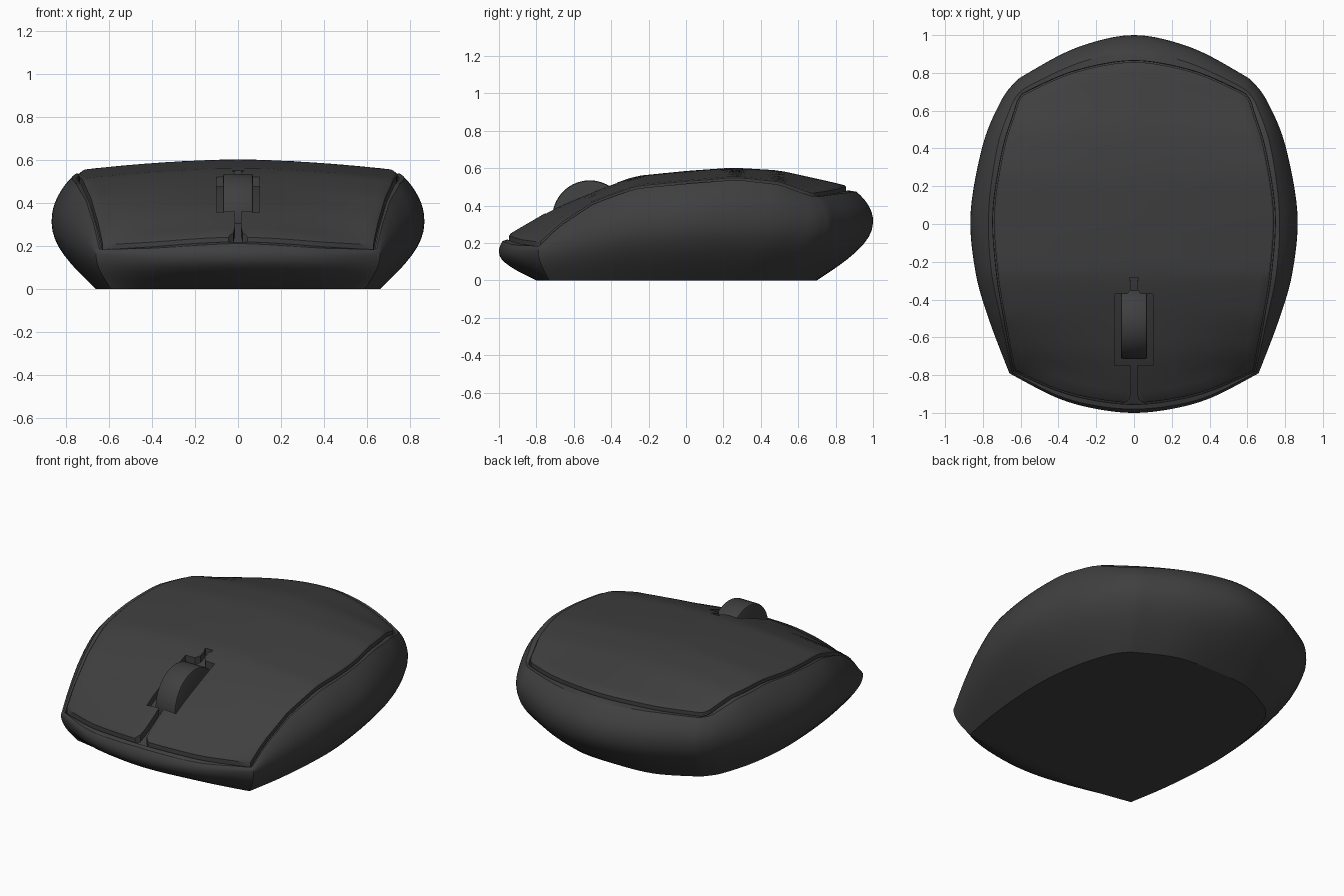
import bpy, bmesh, math
from mathutils import Vector, Matrix

if "Cube" in bpy.data.objects:
    bpy.data.objects.remove(bpy.data.objects["Cube"])

dark = bpy.data.materials.new("dark_plastic")
dark.diffuse_color = (0.05, 0.05, 0.05, 1)
dark.use_nodes = True
dark.node_tree.nodes["Principled BSDF"].inputs["Base Color"].default_value = dark.diffuse_color

# Half outline from back centre to front centre:
# base x,y | widest x,y,z | rim x,y | cover edge x,y
STATIONS = [
    (0, .70, 0, 1.0, .31, 0, .91, 0, .86),
    (.25, .68, .3, .935, .31, .27, .86, .3, .81),
    (.46, .58, .56, .80, .31, .53, .745, .54, .71),
    (.52, .53, .64, .74, .31, .615, .685, .603, .665),
    (.57, .45, .71, .64, .31, .66, .60, .635, .58),
    (.63, .25, .80, .42, .31, .725, .40, .695, .38),
    (.66, 0, .865, .06, .31, .77, .06, .743, .06),
    (.655, -.25, .84, -.25, .29, .755, -.25, .725, -.25),
    (.63, -.5, .77, -.5, .24, .705, -.5, .685, -.5),
    (.59, -.73, .66, -.79, .16, .645, -.785, .632, -.78),
    (.4, -.765, .42, -.915, .15, .41, -.905, .4, -.88),
    (.2, -.79, .22, -.975, .15, .21, -.96, .2, -.93),
    (0, -.80, 0, -1.0, .15, 0, -.98, 0, -.95),
]
CORNER = 9
CREST = [(-1.05, .18), (-.95, .245), (-.7, .39), (-.41, .508), (-.27, .558),
         (0, .585), (.25, .603), (.5, .588), (.84, .512), (1, .46)]
DROP = [(-1, .17), (-.79, .165), (-.67, .1), (-.5, .05), (-.2, .045),
        (.3, .045), (.5, .06), (.67, .1), (1, .12)]


def spline(p0, p1, p2, p3, t):
    return 0.5 * (2 * p1 + (p2 - p0) * t + (2 * p0 - 5 * p1 + 4 * p2 - p3) * t * t
                  + (3 * p1 - p0 - 3 * p2 + p3) * t ** 3)


def lookup(table, y):
    for (y0, a), (y1, b) in zip(table, table[1:]):
        if y <= y1:
            return a + (b - a) * (y - y0) / (y1 - y0)
    return table[-1][1]


def dome(x, y):
    """Height of the arched top surface."""
    crest = sum(lookup(CREST, y + d) for d in (-.03, 0, .03)) / 3
    return crest - lookup(DROP, y) * (abs(x) / .7) ** 1.7


def sample(steps=6):
    """Smooth the stations, keeping the front corner sharp."""
    def seg(pts, flip_start, flip_end):
        def mirrored(r):
            return tuple(-v if i in (0, 2, 5, 7) else v for i, v in enumerate(r))
        a = mirrored(pts[1]) if flip_start else pts[0]
        b = mirrored(pts[-2]) if flip_end else pts[-1]
        p = [a] + pts + [b]
        return [tuple(spline(*q, k / steps) for q in zip(*p[i:i + 4]))
                for i in range(len(pts) - 1) for k in range(steps)]
    return (seg(STATIONS[:CORNER + 1], True, False)
            + seg(STATIONS[CORNER:], False, True) + [STATIONS[-1]])


ROWS = sample()


def full(fn):
    half = [Vector(fn(r)) for r in ROWS]
    return half + [Vector((-p.x, p.y, p.z)) for p in half[-2:0:-1]]


def cover_ring(scale, offset):
    def fn(r):
        x, y = r[7] * scale, -.05 + (r[8] + .05) * scale
        return x, y, dome(x, y) + offset
    return full(fn)


def loft(name, rings):
    bm = bmesh.new()
    loops = [[bm.verts.new(p) for p in ring] for ring in rings]
    n = len(loops[0])
    for a, b in zip(loops, loops[1:]):
        for i in range(n):
            bm.faces.new((a[i], a[(i + 1) % n], b[(i + 1) % n], b[i]))
    bm.faces.new(loops[0])
    bm.faces.new(loops[-1])
    return finish(name, bm)


def finish(name, bm):
    bmesh.ops.recalc_face_normals(bm, faces=bm.faces)
    mesh = bpy.data.meshes.new(name)
    bm.to_mesh(mesh)
    bm.free()
    ob = bpy.data.objects.new(name, mesh)
    bpy.context.collection.objects.link(ob)
    mesh.materials.append(dark)
    return ob


def smooth(ob, angle=32):
    bpy.ops.object.select_all(action='DESELECT')
    ob.select_set(True)
    bpy.context.view_layer.objects.active = ob
    bpy.ops.object.shade_smooth_by_angle(angle=math.radians(angle))


# Shell: bulging sides, rounded rim, recessed floor under the cover
def lower(t):
    f = math.sin(t * math.pi / 2)
    return full(lambda r: (r[0] + (r[2] - r[0]) * f, r[1] + (r[3] - r[1]) * f, r[4] * t))


def upper(t):
    f = math.cos(t * math.pi / 2) ** .9
    g = math.sin(t * math.pi / 2) ** .5 * .15 + t * .85
    return full(lambda r: (r[5] + (r[2] - r[5]) * f, r[6] + (r[3] - r[6]) * f,
                           r[4] + (dome(r[5], r[6]) - .015 - r[4]) * g))


rings = [lower(i / 8) for i in range(9)] + [upper(i / 8) for i in range(1, 9)]
rings += [cover_ring(1.006, -.022)]
rings += [cover_ring(s, -.075) for s in (1.004, .85, .7, .55, .4, .25, .1)]
smooth(loft("shell", rings))

# Cover: thin arched plate with the button slot cut out
scales = [.04] + [i / 14 for i in range(1, 14)] + [.985]
cover = loft("top_cover", [cover_ring(s, -.045) for s in scales]
             + [cover_ring(.996, -.045), cover_ring(.996, -.006)]
             + [cover_ring(s, 0) for s in reversed(scales)])

# Slot outline: button split, wheel opening and rear notch
SLOT = [(.07, -1), (.045, -.945), (.022, -.925), (.015, -.88), (.015, -.75), (.1, -.75),
        (.1, -.37), (.035, -.37), (.015, -.345), (.015, -.3), (.025, -.3), (.025, -.282)]
bm = bmesh.new()
outline = SLOT + [(-x, y) for x, y in reversed(SLOT)]
face = bm.faces.new([bm.verts.new((x, y, 0)) for x, y in outline])
top = bmesh.ops.extrude_face_region(bm, geom=[face])["geom"]
bmesh.ops.translate(bm, vec=(0, 0, 1), verts=[v for v in top if isinstance(v, bmesh.types.BMVert)])
cutter = finish("slot_cutter", bm)
cutter.hide_render = True
mod = cover.modifiers.new("slot", 'BOOLEAN')
mod.operation, mod.object, mod.solver = 'DIFFERENCE', cutter, 'EXACT'
bpy.context.view_layer.objects.active = cover
bpy.ops.object.modifier_apply(modifier=mod.name)
bpy.data.objects.remove(cutter)
smooth(cover)

# Scroll wheel
bm = bmesh.new()
bmesh.ops.create_cone(bm, cap_ends=True, segments=40, radius1=.2, radius2=.2, depth=.14,
                      matrix=Matrix.Translation((0, -.515, .335)) @ Matrix.Rotation(math.pi / 2, 4, 'Y'))
rim = [e for e in bm.edges if abs(e.verts[0].co.x - e.verts[1].co.x) < .01]
bmesh.ops.bevel(bm, geom=rim, offset=.012, segments=2, affect='EDGES', profile=.5)
smooth(finish("scroll_wheel", bm))
